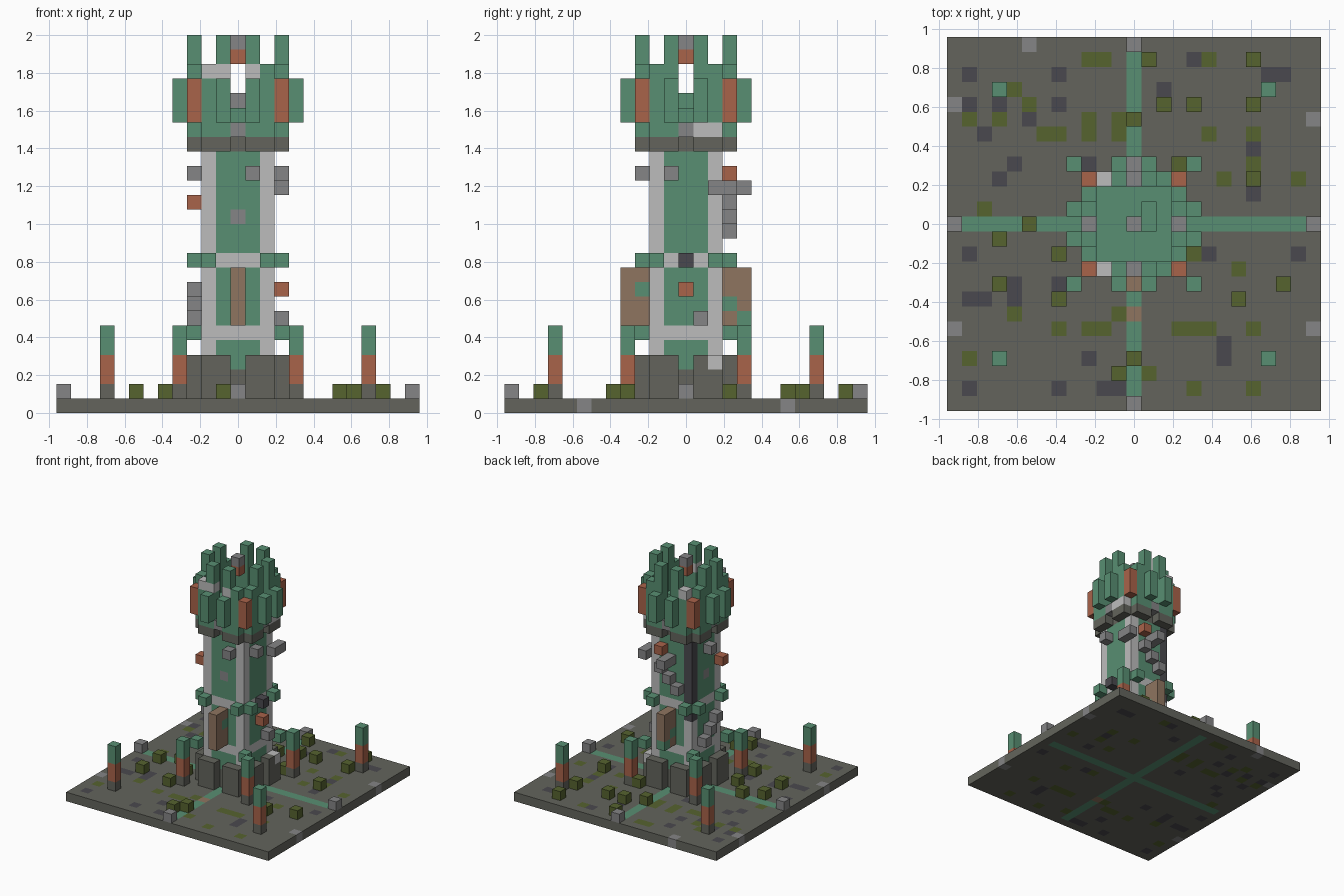
import bpy
import bmesh
from mathutils import Vector

UNIT = 1 / 13          # edge of one block
HALF = 12              # ground reaches this many blocks from the middle

if "Cube" in bpy.data.objects:
    bpy.data.objects.remove(bpy.data.objects["Cube"], do_unlink=True)

PALETTE = {
    "stone": "63645c", "green": "588f72", "light": "bcbcbc", "gray": "858586",
    "clay": "a9634a", "wood": "8f7560", "moss": "56632f", "dark": "4a494e",
}
NAMES = list(PALETTE)


def make_material(name, code):
    linear = [((b / 255 + 0.055) / 1.055) ** 2.4 for b in bytes.fromhex(code)]
    mat = bpy.data.materials.new(name)
    mat.use_nodes = True
    mat.diffuse_color = (*linear, 1)
    bsdf = mat.node_tree.nodes["Principled BSDF"]
    bsdf.inputs["Base Color"].default_value = (*linear, 1)
    bsdf.inputs["Roughness"].default_value = 0.9
    return mat


MATERIALS = [make_material(n, c) for n, c in PALETTE.items()]


def part(name, cells):
    """Make one object from blocks {(x, y, layer): colour}, outer faces only."""
    bm = bmesh.new()
    for cell, colour in cells.items():
        centre = Vector(cell) + Vector((0, 0, 0.5))
        for axis in range(3):
            for sign in (-1, 1):
                n = Vector([sign if a == axis else 0 for a in range(3)])
                if tuple(int(c + d) for c, d in zip(cell, n)) in cells:
                    continue
                u = Vector([1 if a == (axis + 1) % 3 else 0 for a in range(3)])
                w = n.cross(u)
                quad = [u + w, w - u, -u - w, u - w]
                face = bm.faces.new([bm.verts.new((centre + (n + q) / 2) * UNIT)
                                     for q in quad])
                face.material_index = NAMES.index(colour)
    bmesh.ops.remove_doubles(bm, verts=bm.verts, dist=UNIT / 100)
    mesh = bpy.data.meshes.new(name)
    bm.to_mesh(mesh)
    bm.free()
    for mat in MATERIALS:
        mesh.materials.append(mat)
    obj = bpy.data.objects.new(name, mesh)
    bpy.context.collection.objects.link(obj)


def column(x, y, low, high, colour):
    return {(x, y, z): colour for z in range(low, high + 1)}


def square(r):
    return {(x, y) for x in range(-r, r + 1) for y in range(-r, r + 1)}


def mirrored(x, y):
    """All positions of (x, y) under the four-fold symmetry of the tower."""
    return {(sx * a, sy * b) for a, b in ((x, y), (y, x))
            for sx in (-1, 1) for sy in (-1, 1)}


# Ground slab with a green cross path and coloured patches
MOSS = [(-3, 11), (-2, 11), (5, 11), (-8, 9), (-7, 8), (-11, 7), (-9, 7), (-3, 7),
        (-1, 7), (-6, 6), (-5, 6), (-3, 6), (-1, 6), (5, 6), (8, 6), (8, 4), (6, 3),
        (11, 3), (-10, 1), (4, -2), (7, -3), (-8, -6), (-1, -6), (-5, -7), (-3, -7),
        (-2, -7), (3, -7), (4, -7), (5, -7), (8, -7), (-11, -9), (1, -10), (4, -11),
        (8, -11)]
DARK = [(4, 11), (-11, 10), (-5, 10), (9, 10), (10, 10), (2, 9), (-11, 8), (-9, 8),
        (-5, 8), (-7, 7), (-10, 6), (8, 5), (-8, 4), (-3, 4), (-9, 3), (8, 2),
        (-11, -2), (5, -2), (11, -2), (-8, -4), (-5, -4), (-11, -5), (-10, -5),
        (-8, -5), (6, -8), (-3, -9), (6, -9), (-11, -11), (-5, -11), (-2, -11),
        (-1, -11)]
GRAY = [(-7, 12), (-12, 8), (12, 7), (-12, -7), (12, -7)]
ground = {(x, y, 0): "stone" for x, y in square(HALF)}
for i in range(1 - HALF, HALF):
    ground[i, 0, 0] = ground[0, i, 0] = "green"
for colour, spots in (("moss", MOSS), ("dark", DARK), ("gray", GRAY)):
    ground |= {(x, y, 0): colour for x, y in spots}
ground[0, -6, 0] = "wood"
part("ground", ground)

# Path end stones
part("path_end_stones", {(x, y, 1): "gray" for x, y in mirrored(HALF, 0)})

# Low shrubs
SHRUBS = [(1, 11), (8, 11), (2, 8), (4, 8), (8, 8), (0, 7), (3, 4), (8, 3), (-7, 0),
          (-9, -1), (-5, -2), (-9, -4), (10, -4), (-5, -5), (7, -5), (0, -9), (-1, -10)]
part("shrubs", {(x, y, 1): "moss" for x, y in SHRUBS})

# Outer and inner corner pillars
for label, r in (("outer", 9), ("inner", 4)):
    pillars = {}
    for x, y in mirrored(r, r):
        pillars |= column(x, y, 1, 1, "stone") | column(x, y, 2, 3, "clay")
        pillars |= column(x, y, 4, 5, "green")
    part(label + "_pillars", pillars)
part("pillar_braces", {(x, y, 5): "green" for x, y in mirrored(3, 3)})

# Tower shaft: pale corners, green walls, two pale bands
shaft = {}
for x, y in square(2):
    corner = abs(x) == abs(y) == 2
    for z in range(1, 18):
        colour = "stone" if z < 3 else "light" if corner or z in (5, 10) else "green"
        if (x, y) == (-2, 2) and z > 8:
            colour = "dark"
        shaft[x, y, z] = colour
for spot in ((0, -2), (0, 2), (-2, 0)):
    shaft[(*spot, 13)] = "gray"
part("tower_shaft", shaft)

# Podium and upper collar share one notched ring
ring = mirrored(3, 1) | mirrored(3, 2)
podium = {(x, y, z): "stone" for x, y in ring for z in (1, 2, 3)}
podium[3, 2, 3] = "light"
part("podium", podium)
part("collar", {(x, y, 18): "stone" for x, y in ring | square(2)})

# Wooden fins front and back with green growth
fins = {}
for y in (-4, -3, 3, 4):
    fins |= column(0, y, 6, 9, "wood")
fins |= {(0, -3, 8): "green", (0, 3, 7): "green", (0, 4, 6): "green"}
part("wooden_fins", fins)

# Green studs around the upper band
part("band_studs", {(x, y, 10): "green" for x, y in mirrored(3, 2)})

# Loose blocks clinging to the walls
loose = {(3, 0, 8): "clay", (3, 0, 10): "dark", (-3, -2, 14): "clay", (1, 3, 16): "clay"}
for cell in [(1, -3, 16), (3, -1, 16), (3, 2, 15), (3, 3, 15), (0, 3, 15), (0, 4, 15),
             (1, 3, 14), (0, 3, 13), (-1, 3, 12), (-3, 0, 16), (-3, -1, 8),
             (-3, 0, 7), (-3, 1, 6), (3, 1, 6)]:
    loose[cell] = "gray"
part("loose_blocks", loose)

# Crown floor and inner steps
floor = {(x, y, 19): "green" for x, y in ring | square(2)}
floor |= {(x, y, 19): "gray" for x, y in mirrored(3, 0)}
floor |= {(3, 1, 19): "light", (3, 2, 19): "light"}
floor |= {(x, y, 20): "green" for x, y in square(2)}
floor |= {(0, 0, 21): "gray", (1, 0, 21): "green", (1, 1, 21): "green"}
part("crown_floor", floor)

# Crown walls: tall merlons and lower walls
walls = {}
for x, y in mirrored(3, 1):
    walls |= column(x, y, 20, 25, "green")
for x, y in mirrored(3, 2):
    walls |= column(x, y, 20, 23, "green")
for x in (-2, -1, 1):
    walls[x, -3, 23] = "light"
walls[-2, 3, 23] = "light"
part("crown_walls", walls)

# Outer buttresses and clay corners
buttresses = {}
for x, y in mirrored(4, 1):
    buttresses |= column(x, y, 20, 22, "green")
for x, y in mirrored(3, 3):
    buttresses |= column(x, y, 20, 22, "clay")
part("crown_buttresses", buttresses)

# Beacon hovering over the crown
part("beacon", {(0, 0, 24): "clay", (0, 0, 25): "gray"})
